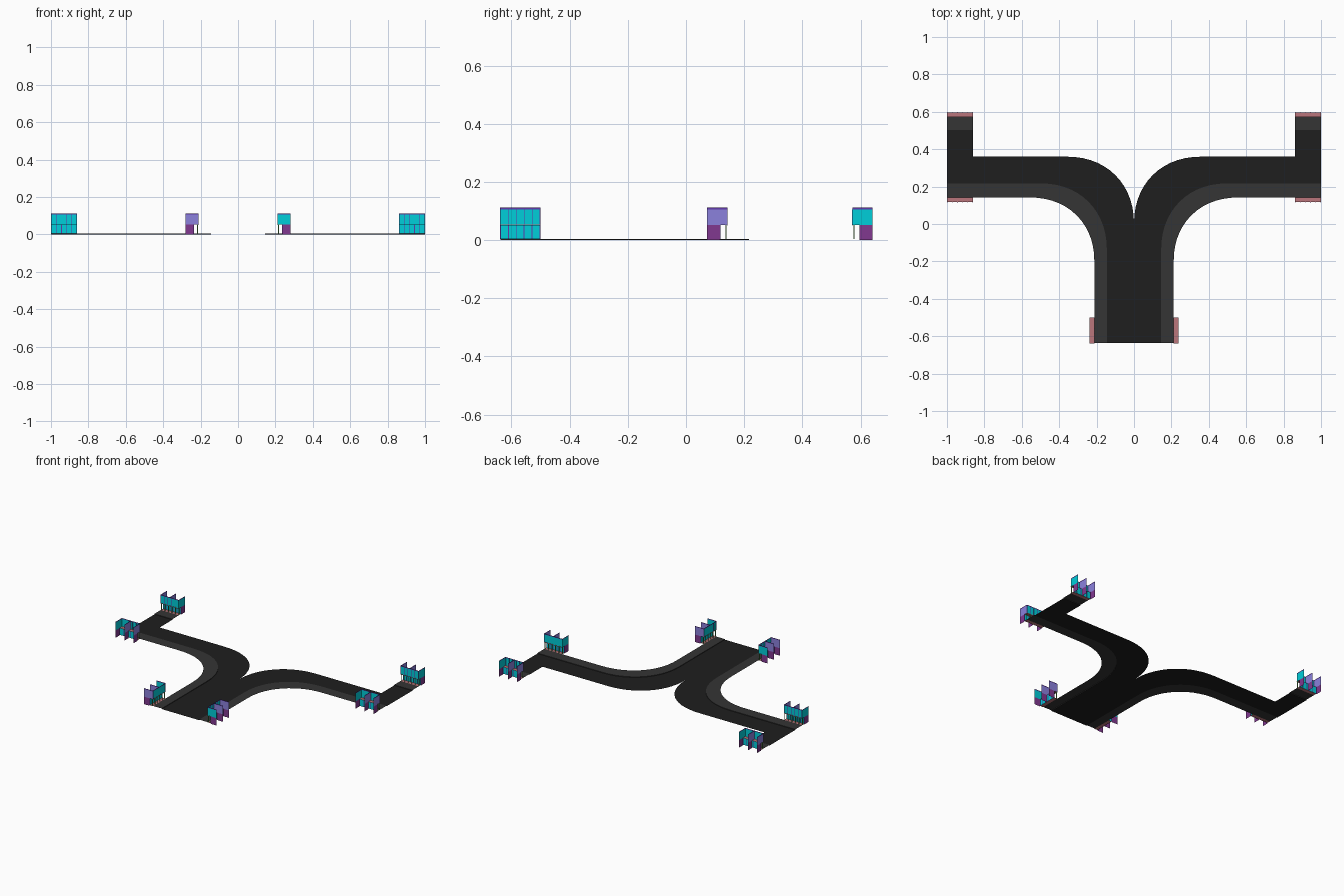
import bpy, math
from math import pi, cos, sin

if "Cube" in bpy.data.objects:
    bpy.data.objects.remove(bpy.data.objects["Cube"])


def material(name, rgb):
    m = bpy.data.materials.new(name)
    m.diffuse_color = (*rgb, 1)
    m.use_nodes = True
    m.node_tree.nodes["Principled BSDF"].inputs["Base Color"].default_value = m.diffuse_color
    return m


ASPHALT = material("asphalt", (0.013, 0.013, 0.013))
PAVING = material("paving", (0.035, 0.035, 0.035))
CYAN = material("cyan", (0.0, 0.62, 0.70))
LAVENDER = material("lavender", (0.26, 0.22, 0.72))
PURPLE = material("purple", (0.22, 0.04, 0.28))
VIOLET = material("violet", (0.12, 0.04, 0.40))
ROSE = material("rose", (0.50, 0.18, 0.20))
GREEN = material("green", (0.15, 0.42, 0.10))


def make_mesh(name, verts, faces, mat):
    me = bpy.data.meshes.new(name)
    me.from_pydata(verts, [], faces)
    me.materials.append(mat)
    return me


def add_object(name, me):
    ob = bpy.data.objects.new(name, me)
    bpy.context.collection.objects.link(ob)
    return ob


# ---------- roads and pavements ----------
FRONT, SEG, WALK = -0.637, 14, 0.004


def lane_path(x0, y0, x1, y1):
    """Straight stem, rounded bend, straight arm."""
    e = 2 / 2.15
    bend = []
    for i in range(SEG + 1):
        a = pi / 2 * i / SEG
        bend.append((x1 - (x1 - x0) * max(cos(a), 0) ** e,
                     y0 + (y1 - y0) * sin(a) ** e))
    return [(x0, FRONT)] + bend + [(0.86, y1), (1, y1)]


centre = lane_path(0, 0, 0.36, 0.36)
kerb = lane_path(0.145, -0.14, 0.50, 0.217)
outer = lane_path(0.212, -0.20, 0.56, 0.142)


def strip(name, left, zl, right, zr, mat):
    n = len(left)
    verts = [(x, y, zl) for x, y in left] + [(x, y, zr) for x, y in right]
    faces = [(i, i + n, i + n + 1, i + 1) for i in range(n - 1)]
    ob = add_object(name, make_mesh(name, verts, faces, mat))
    ob.modifiers.new("mirror", 'MIRROR').use_mirror_merge = False
    return ob


strip("road", centre, 0, kerb, 0, ASPHALT)
strip("kerb", kerb, 0, kerb, WALK, PAVING)
strip("pavement", kerb, WALK, outer, WALK, PAVING)
# road turning up at each arm end
strip("end_road", [(0.86, 0.36), (0.86, 0.502)], 0, [(1, 0.36), (1, 0.502)], 0, ASPHALT)
strip("end_kerb", [(0.86, 0.502), (0.86, 0.502)][:1] + [(1, 0.502)], WALK,
      [(0.86, 0.502), (1, 0.502)], 0, PAVING)
strip("end_pavement", [(0.86, 0.502), (0.86, 0.572)], WALK,
      [(1, 0.502), (1, 0.572)], WALK, PAVING)

# ---------- shop block, facade along local x facing -y ----------
W, DEPTH, SET, MID, TOP = 0.07, 0.070, 0.025, 0.052, 0.112


class Part:
    def __init__(self, name, mat):
        self.name, self.mat, self.v, self.f = name, mat, [], []

    def quad(self, *pts):
        k = len(self.v)
        self.v += pts
        self.f.append((k, k + 1, k + 2, k + 3))

    def wall(self, x0, x1, y, z0, z1):
        self.quad((x0, y, z0), (x1, y, z0), (x1, y, z1), (x0, y, z1))

    def fin(self, x, y0, y1, z0, z1):
        self.quad((x, y0, z0), (x, y1, z0), (x, y1, z1), (x, y0, z1))

    def floor(self, y0, y1, z):
        self.quad((-W, y0, z), (W, y0, z), (W, y1, z), (-W, y1, z))

    def box(self, x0, x1, y0, y1, z0, z1):
        k = len(self.v)
        self.v += [(x, y, z) for z in (z0, z1)
                   for x, y in ((x0, y0), (x1, y0), (x1, y1), (x0, y1))]
        for f in ((3, 2, 1, 0), (4, 5, 6, 7), (0, 1, 5, 4),
                  (1, 2, 6, 5), (2, 3, 7, 6), (3, 0, 4, 7)):
            self.f.append(tuple(k + i for i in f))

    def done(self):
        return make_mesh(self.name, self.v, self.f, self.mat)


facade = Part("facade", CYAN)
facade.wall(-W, W, 0, MID, TOP - 0.006)
facade.wall(-W, W, SET, WALK, MID)

# upper side walls: one end cyan, other walls lavender
cyan_side = Part("right_side_wall", CYAN)
cyan_side.fin(W, 0, DEPTH, MID, TOP - 0.006)
lav_side = Part("left_side_walls", LAVENDER)
for x in (-W, 0):
    lav_side.fin(x, 0, DEPTH, MID, TOP - 0.006)

# lower side walls, set back behind the arcade
lower = Part("lower_side_walls", PURPLE)
for x in (-W, 0, W):
    lower.fin(x, SET, DEPTH, 0, MID)

# purple band along the top
band = Part("top_band", VIOLET)
band.wall(-W, W, 0, TOP - 0.006, TOP)
for x in (-W, 0, W):
    band.fin(x, 0, DEPTH, TOP - 0.006, TOP)

# arcade ceiling, walkway and ledge lines
ledge = Part("arcade_ledge", ROSE)
ledge.floor(0, SET, MID)
ledge.floor(0, SET, WALK)
ledge.box(-W, W, -0.001, 0.001, MID - 0.002, MID + 0.002)

# arcade posts and window bars
posts = Part("arcade_posts", GREEN)
bars = Part("window_bars", VIOLET)
for i in range(6):
    x = -W + 0.002 + i * (2 * W - 0.004) / 5
    posts.box(x - 0.002, x + 0.002, 0.003, 0.007, WALK, MID)
    bars.box(x - 0.001, x + 0.001, -0.001, 0.001, MID, TOP - 0.006)
    bars.box(x - 0.0015, x + 0.0015, SET - 0.001, SET + 0.001, WALK, MID)

meshes = [p.done() for p in
          (facade, cyan_side, lav_side, lower, band, ledge, posts, bars)]

# place six blocks: stem sides, arm fronts, arm ends
F, M, E = 0.212, 0.142, 0.572
places = [("stem_right", F, -0.570, -pi / 2), ("stem_left", -F, -0.570, pi / 2),
          ("arm_right", 0.93, M, pi), ("arm_left", -0.93, M, pi),
          ("end_right", 0.93, E, 0), ("end_left", -0.93, E, 0)]
for name, x, y, rot in places:
    for me in meshes:
        ob = add_object(f"{name}_{me.name}", me)
        ob.location = (x, y, 0)
        ob.rotation_euler = (0, 0, rot)
